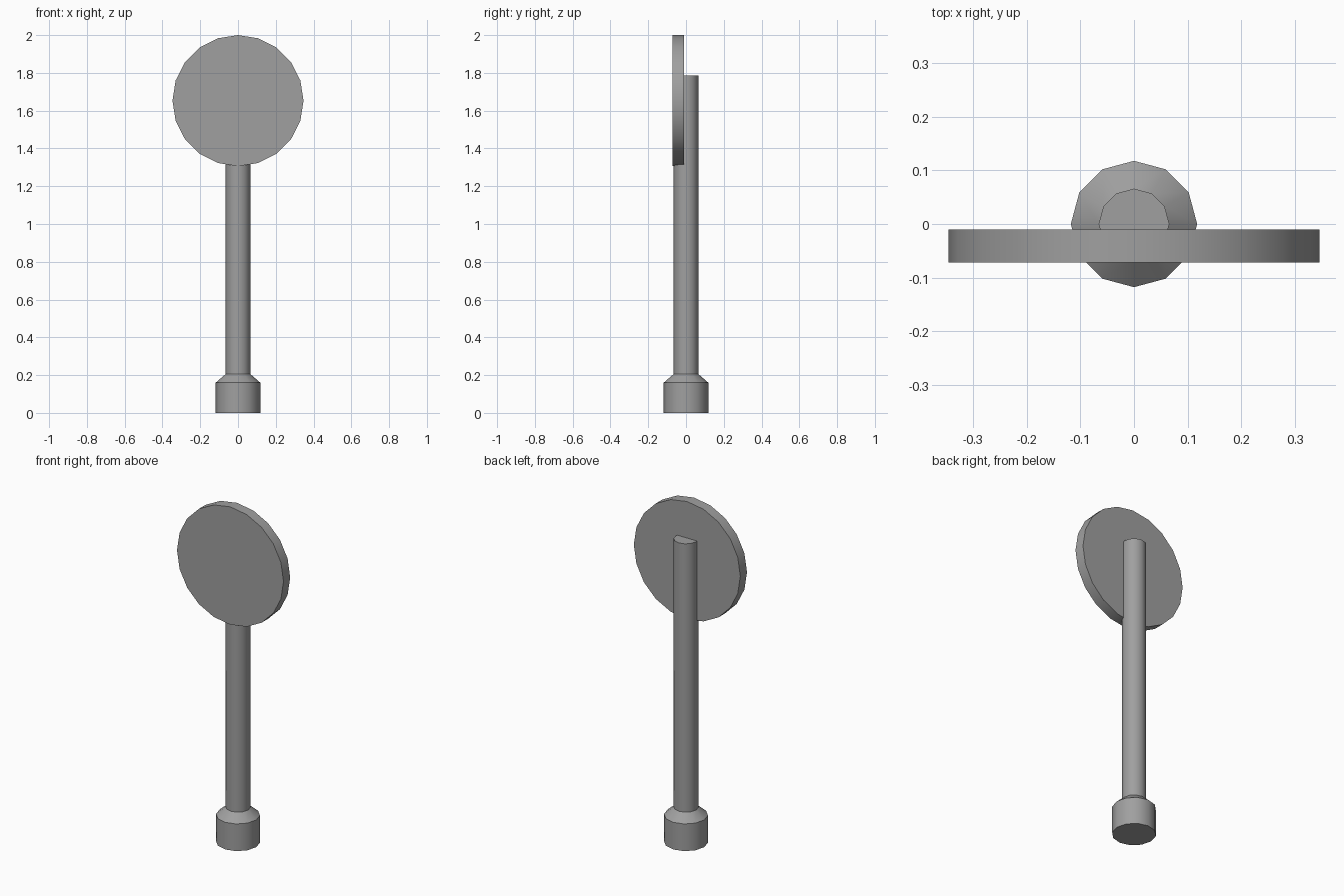
import bpy
import bmesh
from math import pi, sin, cos, radians
from mathutils import Matrix

cube = bpy.data.objects.get("Cube")
if cube:
    bpy.data.objects.remove(cube, do_unlink=True)

grey = bpy.data.materials.new("plain_grey")
grey.use_nodes = True
colour = (0.35, 0.35, 0.35, 1)
grey.diffuse_color = colour
grey.node_tree.nodes["Principled BSDF"].inputs["Base Color"].default_value = colour


def lathe(name, profile, sides, matrix=Matrix()):
    """Capped solid of revolution about z from (radius, height) pairs."""
    bm = bmesh.new()
    rings = [[bm.verts.new((r * cos(2 * pi * i / sides), r * sin(2 * pi * i / sides), z))
              for i in range(sides)] for r, z in profile]
    for low, high in zip(rings, rings[1:]):
        for i in range(sides):
            j = (i + 1) % sides
            bm.faces.new((low[i], low[j], high[j], high[i]))
    bm.faces.new(rings[0][::-1])
    bm.faces.new(rings[-1])
    bm.transform(matrix)
    mesh = bpy.data.meshes.new(name)
    bm.to_mesh(mesh)
    bm.free()
    mesh.materials.append(grey)
    obj = bpy.data.objects.new(name, mesh)
    bpy.context.collection.objects.link(obj)
    bpy.ops.object.select_all(action="DESELECT")
    obj.select_set(True)
    bpy.context.view_layer.objects.active = obj
    bpy.ops.object.shade_smooth_by_angle(angle=radians(35))
    return obj


# Collar at the foot, tapering in to the pole
lathe("base_collar", [(0.118, 0), (0.118, 0.16), (0.066, 0.205)], 12)

# Upright pole
lathe("pole", [(0.066, 0.2), (0.066, 1.785)], 12)

# Round sign plate, facing the front
stand_up = Matrix.Translation((0, -0.01, 1.653)) @ Matrix.Rotation(pi / 2, 4, "X")
lathe("sign_disc", [(0.347, 0), (0.347, 0.062)], 20, stand_up)
